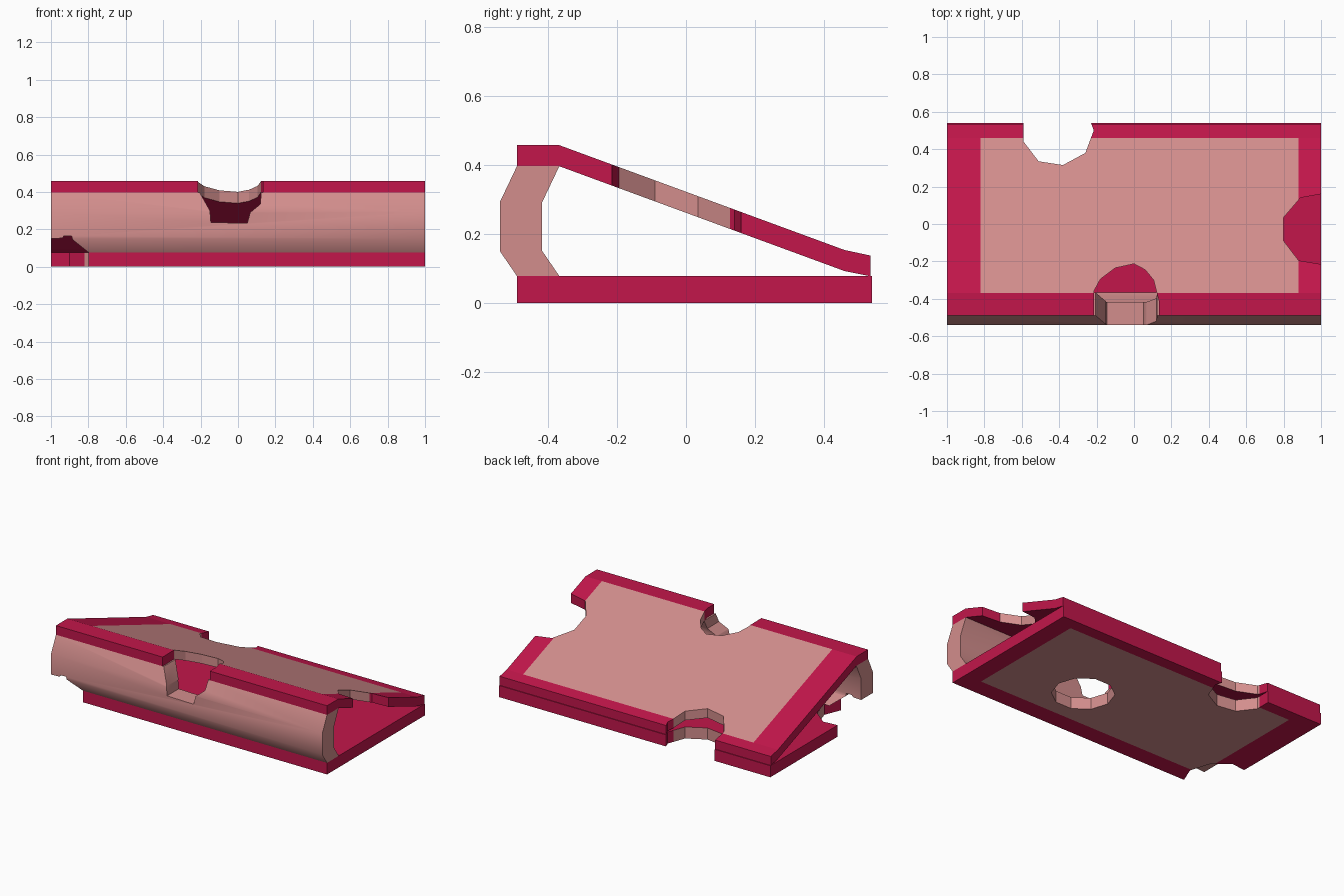
import bpy, bmesh, math
from mathutils import Vector

if "Cube" in bpy.data.objects:
    bpy.data.objects.remove(bpy.data.objects["Cube"])


def material(name, rgb):
    m = bpy.data.materials.new(name)
    m.diffuse_color = (*rgb, 1)
    m.use_nodes = True
    m.node_tree.nodes["Principled BSDF"].inputs["Base Color"].default_value = m.diffuse_color
    return m


RED = material("crimson", (0.54, 0.008, 0.07))
PINK = material("dusty_pink", (0.65, 0.27, 0.265))


def prism(name, pts, axis, lo, hi):
    """Extrude a 2D outline along x (pts = y,z), y (pts = x,z) or z (pts = x,y)."""
    place = {"x": lambda p, t: (t, p[0], p[1]),
             "y": lambda p, t: (p[0], t, p[1]),
             "z": lambda p, t: (p[0], p[1], t)}[axis]
    bm = bmesh.new()
    face = bm.faces.new([bm.verts.new(place(p, lo)) for p in pts])
    ext = bmesh.ops.extrude_face_region(bm, geom=[face])["geom"]
    shift = Vector(place((0, 0), hi - lo))
    bmesh.ops.translate(bm, verts=[v for v in ext if isinstance(v, bmesh.types.BMVert)], vec=shift)
    bmesh.ops.recalc_face_normals(bm, faces=bm.faces)
    me = bpy.data.meshes.new(name)
    bm.to_mesh(me)
    bm.free()
    ob = bpy.data.objects.new(name, me)
    bpy.context.collection.objects.link(ob)
    return ob


def select(ob):
    bpy.ops.object.select_all(action='DESELECT')
    bpy.context.view_layer.objects.active = ob
    ob.select_set(True)


def bite(ob, pts, axis, lo, hi):
    """Cut a ragged hole through a part."""
    cutter = prism("cutter", pts, axis, lo, hi)
    cutter.hide_render = True
    mod = ob.modifiers.new("bite", 'BOOLEAN')
    mod.operation, mod.solver, mod.object = 'DIFFERENCE', 'EXACT', cutter
    select(ob)
    bpy.ops.object.modifier_apply(modifier=mod.name)
    bpy.data.objects.remove(cutter, do_unlink=True)


def paint_cover(ob, inward):
    """Crimson border and inner face, pink panel outside."""
    x0, x1, y0, y1 = -0.82, 0.88, -0.37, 0.46
    bm = bmesh.new()
    bm.from_mesh(ob.data)
    for co, no in (((x0, 0, 0), (1, 0, 0)), ((x1, 0, 0), (1, 0, 0)),
                   ((0, y0, 0), (0, 1, 0)), ((0, y1, 0), (0, 1, 0))):
        bmesh.ops.bisect_plane(bm, geom=bm.verts[:] + bm.edges[:] + bm.faces[:],
                               plane_co=co, plane_no=no, dist=1e-5)
    bmesh.ops.triangulate(bm, faces=bm.faces)
    bm.normal_update()
    for f in bm.faces:
        c = f.calc_center_median()
        inside = x0 < c.x < x1 and y0 < c.y < y1
        f.material_index = int(inside and f.normal.z * inward < 0.5)
    bmesh.ops.dissolve_limit(bm, angle_limit=0.01, verts=bm.verts, edges=bm.edges,
                             delimit={'MATERIAL'})
    ob.data.materials.clear()
    ob.data.materials.append(RED)
    ob.data.materials.append(PINK)
    bm.to_mesh(ob.data)
    bm.free()


# Ragged bite shared by both covers at the back edge
back_bite = [(-0.59, 0.7), (-0.59, 0.44), (-0.51, 0.335), (-0.38, 0.315),
             (-0.26, 0.38), (-0.215, 0.5), (-0.23, 0.54), (-0.23, 0.7)]

# Bottom cover with a round hole and a missing corner
bottom = prism("bottom_cover", [(-0.49, 0), (0.54, 0), (0.54, 0.077), (-0.49, 0.077)], "x", -1, 1)
hole = [(0.32 + 0.19 * math.cos(i * math.tau / 10), -0.09 + 0.19 * math.sin(i * math.tau / 10))
        for i in range(10)]
corner = [(-1.1, -0.17), (-1, -0.17), (-0.9, -0.16), (-0.8, -0.24),
          (-0.755, -0.38), (-0.8, -0.49), (-0.8, -0.7), (-1.1, -0.7)]
for outline in (back_bite, hole, corner):
    bite(bottom, outline, "z", -0.2, 0.3)
paint_cover(bottom, 1)

# Sloping top cover with bites at the back, right and front
top = prism("top_cover", [(-0.49, 0.397), (-0.37, 0.397), (0.46, 0.092), (0.535, 0.077),
                          (0.535, 0.137), (0.46, 0.153), (-0.37, 0.458), (-0.49, 0.458)], "x", -1, 1)
right_bite = [(1.1, 0.16), (1, 0.16), (0.89, 0.14), (0.8, 0.035), (0.8, -0.09),
              (0.88, -0.195), (1, -0.215), (1.1, -0.215)]
front_bite = [(-0.21, -0.7), (-0.215, -0.36), (-0.18, -0.295), (-0.1, -0.235), (0, -0.213),
              (0.06, -0.245), (0.105, -0.3), (0.135, -0.42), (0.135, -0.7)]
for outline in (back_bite, right_bite, front_bite):
    bite(top, outline, "z", -0.2, 0.8)
paint_cover(top, -1)

# Curved spine, bitten at the top middle and lower left
spine = prism("spine", [(-0.49, 0.397), (-0.54, 0.292), (-0.54, 0.15), (-0.49, 0.077),
                        (-0.367, 0.077), (-0.417, 0.15), (-0.417, 0.292), (-0.367, 0.397)], "x", -1, 1)
bite(spine, [(-0.21, 0.6), (-0.205, 0.397), (-0.15, 0.3), (-0.145, 0.237), (0.05, 0.233),
             (0.065, 0.29), (0.12, 0.335), (0.135, 0.6)], "y", -0.8, -0.2)
bite(spine, [(-1.1, 0.145), (-0.94, 0.153), (-0.93, 0.165), (-0.89, 0.165), (-0.885, 0.145),
             (-0.8, 0.077), (-0.8, -0.1), (-1.1, -0.1)], "y", -0.8, -0.2)
spine.data.materials.clear()
spine.data.materials.append(PINK)
select(spine)
bpy.ops.object.shade_smooth_by_angle(angle=math.radians(40))
